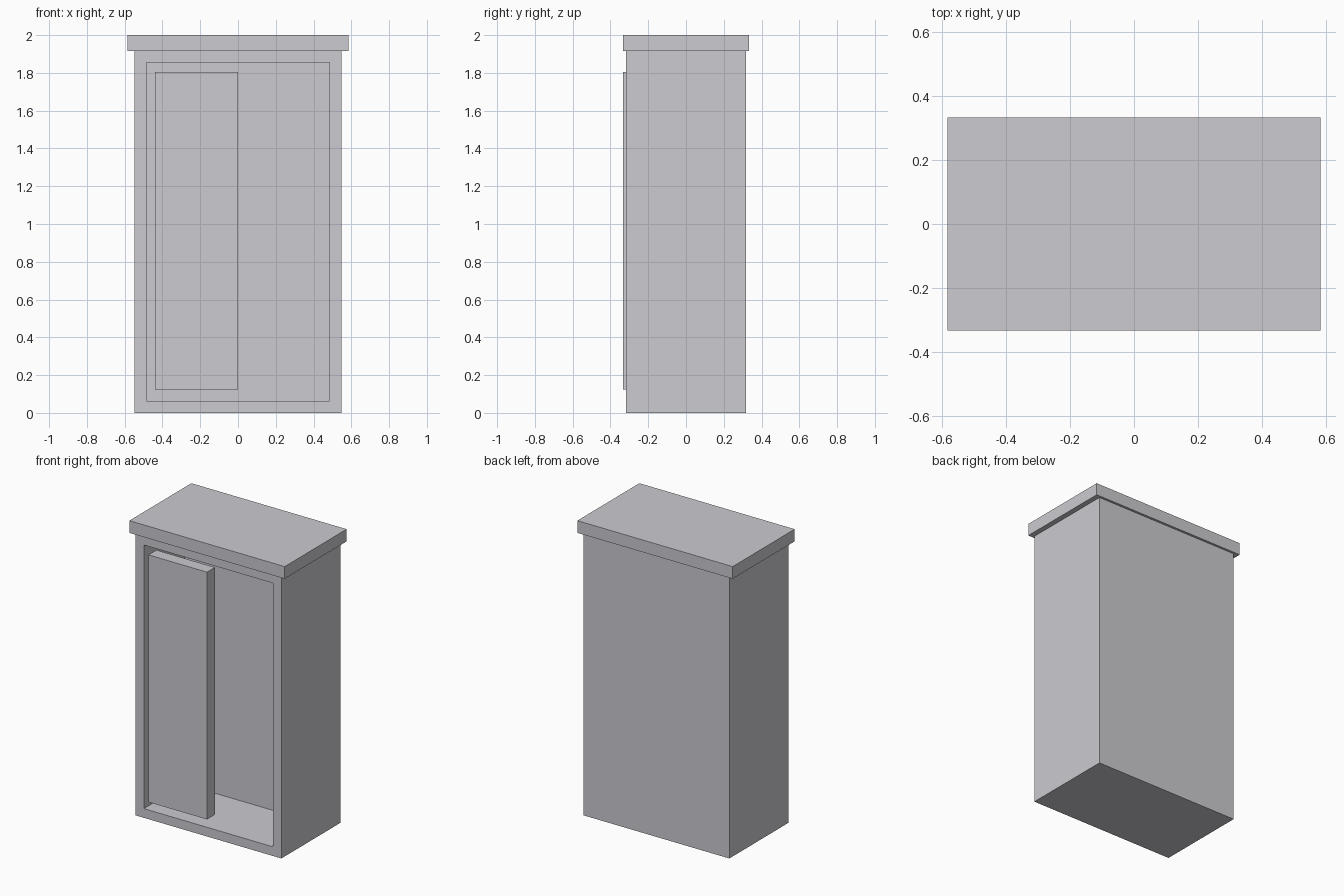
import bpy, bmesh
from mathutils import Vector

if "Cube" in bpy.data.objects:
    bpy.data.objects.remove(bpy.data.objects["Cube"])

grey = bpy.data.materials.new("light_grey")
grey.diffuse_color = (0.604, 0.604, 0.638, 1.0)
grey.use_nodes = True
grey.node_tree.nodes["Principled BSDF"].inputs["Base Color"].default_value = grey.diffuse_color


def box(name, lo, hi, edit=None):
    """Axis-aligned box from corner to corner, with an optional bmesh edit."""
    lo, hi = Vector(lo), Vector(hi)
    bm = bmesh.new()
    bmesh.ops.create_cube(bm, size=1)
    for v in bm.verts:
        v.co = (lo + hi) / 2 + v.co * (hi - lo)
    if edit:
        edit(bm)
    bmesh.ops.recalc_face_normals(bm, faces=bm.faces)
    mesh = bpy.data.meshes.new(name)
    bm.to_mesh(mesh)
    bm.free()
    mesh.materials.append(grey)
    obj = bpy.data.objects.new(name, mesh)
    bpy.context.collection.objects.link(obj)
    return obj


def hollow_front(bm):
    """Inset the front face and push it in to form the recess."""
    bm.normal_update()
    front = min(bm.faces, key=lambda f: f.calc_center_median().y)
    bmesh.ops.inset_region(bm, faces=[front], thickness=0.0625, use_even_offset=True)
    inner = bmesh.ops.extrude_discrete_faces(bm, faces=[front])["faces"][0]
    bmesh.ops.translate(bm, verts=inner.verts[:], vec=(0, 0.435, 0))


# Cabinet body with open front recess
box("cabinet_body", (-0.548, -0.317, 0), (0.548, 0.317, 1.917), hollow_front)

# Overhanging top slab
box("top_slab", (-0.584, -0.333, 1.917), (0.584, 0.333, 2.0))

# Single door panel on the left half of the opening
box("door_panel", (-0.44, -0.333, 0.125), (0.0, -0.248, 1.806))
